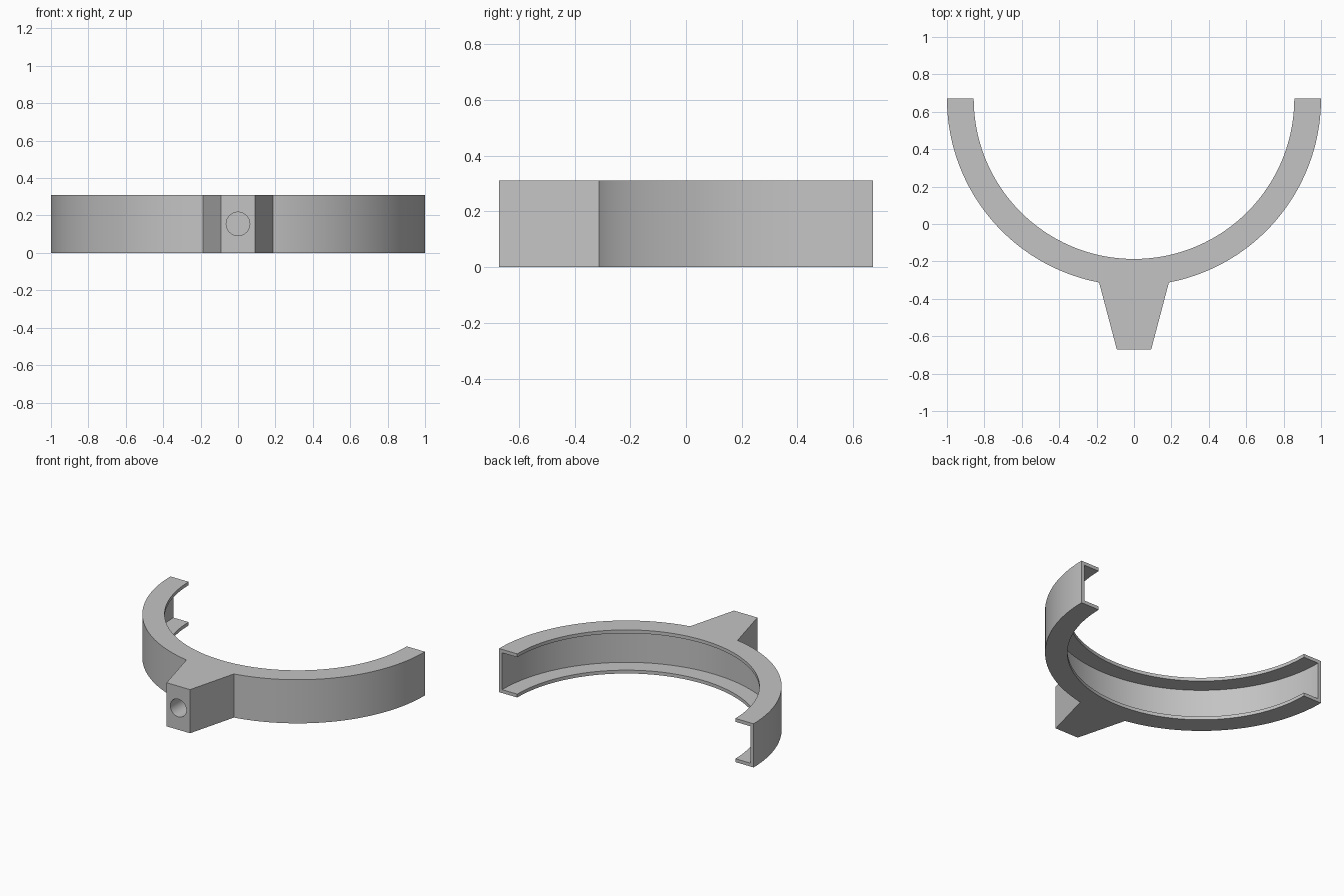
import bpy, bmesh
from math import sin, cos, pi, asin
from mathutils import Matrix

cube = bpy.data.objects.get("Cube")
if cube:
    bpy.data.objects.remove(cube)

HEIGHT, OUTER, INNER, WALL = 0.31, 1.0, 0.857, 0.024
CENTRE_Y = 0.67
SEGMENTS = 96

grey = bpy.data.materials.new("plain_grey")
grey.use_nodes = True
colour = (0.55, 0.55, 0.55, 1)
grey.diffuse_color = colour
grey.node_tree.nodes["Principled BSDF"].inputs["Base Color"].default_value = colour


def make_object(name, bm):
    bmesh.ops.recalc_face_normals(bm, faces=bm.faces)
    mesh = bpy.data.meshes.new(name)
    bm.to_mesh(mesh)
    bm.free()
    mesh.materials.append(grey)
    obj = bpy.data.objects.new(name, mesh)
    bpy.context.collection.objects.link(obj)
    return obj


def combine(target, other, operation):
    mod = target.modifiers.new(operation.lower(), "BOOLEAN")
    mod.operation, mod.object, mod.solver = operation, other, "EXACT"
    bpy.ops.object.select_all(action="DESELECT")
    bpy.context.view_layer.objects.active = target
    target.select_set(True)
    bpy.ops.object.modifier_apply(modifier=mod.name)
    bpy.data.objects.remove(other)


# Half ring: a C-shaped channel section, open inward, swept half a turn
mid = OUTER - WALL
section = [(OUTER, 0), (OUTER, HEIGHT), (INNER, HEIGHT), (INNER, HEIGHT - WALL),
           (mid, HEIGHT - WALL), (mid, WALL), (INNER, WALL), (INNER, 0)]
bm = bmesh.new()
rings = []
for i in range(SEGMENTS + 1):
    a = pi + pi * i / SEGMENTS
    rings.append([bm.verts.new((r * cos(a), CENTRE_Y + r * sin(a), z)) for r, z in section])
for a, b in zip(rings, rings[1:]):
    for j in range(len(section)):
        k = (j + 1) % len(section)
        bm.faces.new((a[j], a[k], b[k], b[j]))
bm.faces.new(rings[0])
bm.faces.new(rings[-1])
holder = make_object("channel_holder", bm)

# Tapered stem, its root curved to sit inside the channel wall
root_r = OUTER - WALL / 2
half = asin(0.187 / root_r)
outline = [(-0.092, -0.67), (0.092, -0.67), (0.187, -0.311)]
for i in range(9):
    a = half * (1 - i / 4)
    outline.append((root_r * sin(a), CENTRE_Y - root_r * cos(a)))
outline.append((-0.187, -0.311))
bm = bmesh.new()
base = bm.faces.new([bm.verts.new((x, y, 0)) for x, y in outline])
top = bmesh.ops.extrude_face_region(bm, geom=[base])["geom"]
bmesh.ops.translate(bm, vec=(0, 0, HEIGHT), verts=[v for v in top if isinstance(v, bmesh.types.BMVert)])
stem = make_object("stem", bm)

# Blind round socket in the stem's front face
bm = bmesh.new()
bmesh.ops.create_cone(bm, cap_ends=True, segments=48, radius1=0.063, radius2=0.063, depth=0.5,
                      matrix=Matrix.Translation((0, -0.67, HEIGHT / 2)) @ Matrix.Rotation(pi / 2, 4, "X"))
socket = make_object("socket_cutter", bm)
socket.hide_render = True

combine(stem, socket, "DIFFERENCE")
combine(holder, stem, "UNION")
bpy.ops.object.shade_smooth_by_angle(angle=pi / 18)
